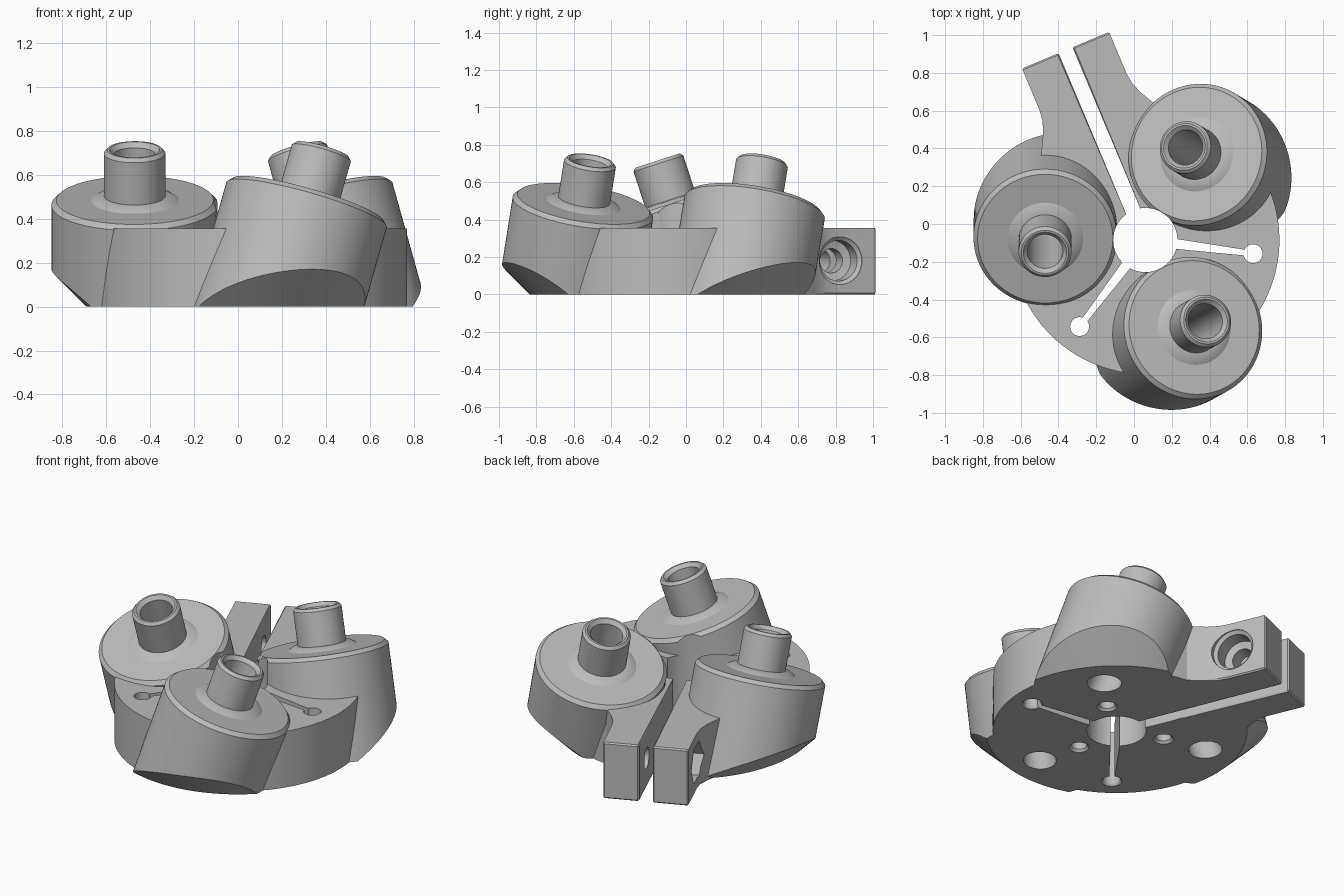
import bpy, bmesh, math
from math import radians, cos, sin, pi
from mathutils import Matrix, Vector

if "Cube" in bpy.data.objects:
    bpy.data.objects.remove(bpy.data.objects["Cube"], do_unlink=True)

HUB = Matrix.Translation((0.06, -0.085, 0))
PLATE_R, PLATE_H = 0.71, 0.355
POD_DIST, POD_Z, TILT = 0.53, 0.485, radians(-18)
SLOT_ANGLE = 112.8
THIRDS = (0, 120, 240)

grey = bpy.data.materials.new("machined grey")
grey.use_nodes = True
grey.diffuse_color = (0.5, 0.5, 0.5, 1)
grey.node_tree.nodes["Principled BSDF"].inputs["Base Color"].default_value = (0.5, 0.5, 0.5, 1)


def turn(deg, axis='Z'):
    return Matrix.Rotation(radians(deg), 4, axis)


def finish(name, bm, matrix):
    bm.transform(matrix)
    bmesh.ops.recalc_face_normals(bm, faces=bm.faces)
    mesh = bpy.data.meshes.new(name)
    bm.to_mesh(mesh)
    bm.free()
    mesh.materials.append(grey)
    obj = bpy.data.objects.new(name, mesh)
    bpy.context.collection.objects.link(obj)
    return obj


def lathe(name, profile, matrix, n=72):
    """Revolve (radius, height) pairs about z into a closed solid."""
    bm = bmesh.new()
    rings = [[bm.verts.new((r * cos(2 * pi * i / n), r * sin(2 * pi * i / n), z))
              for i in range(n)] for r, z in profile]
    for a, b in zip(rings, rings[1:]):
        for i in range(n):
            j = (i + 1) % n
            bm.faces.new((a[i], a[j], b[j], b[i]))
    bm.faces.new(rings[0])
    bm.faces.new(rings[-1])
    return finish(name, bm, matrix)


def prism(outline, z0, z1):
    bm = bmesh.new()
    face = bm.faces.new([bm.verts.new((x, y, z0)) for x, y in outline])
    ext = bmesh.ops.extrude_face_region(bm, geom=[face])["geom"]
    verts = [g for g in ext if isinstance(g, bmesh.types.BMVert)]
    bmesh.ops.translate(bm, verts=verts, vec=(0, 0, z1 - z0))
    bmesh.ops.recalc_face_normals(bm, faces=bm.faces)
    return bm


def combine(target, tool, operation):
    mod = target.modifiers.new("bool", 'BOOLEAN')
    mod.solver = 'EXACT'
    mod.operation = operation
    mod.object = tool
    bpy.context.view_layer.objects.active = target
    bpy.ops.object.modifier_apply(modifier=mod.name)
    bpy.data.objects.remove(tool, do_unlink=True)


# Base plate with two clamp arms; local x runs along the clamp gap
half = [(0.12, 0.04), (1.09, 0.04), (1.09, 0.25), (0.85, 0.25), (0.79, 0.258),
        (0.73, 0.28), (0.68, 0.307)]
start = math.asin(0.335 / PLATE_R)
steps = 80
arc = [start + (2 * pi - 2 * start) * i / steps for i in range(steps + 1)]
outline = half + [(PLATE_R * cos(a), PLATE_R * sin(a)) for a in arc]
outline += [(x, -y) for x, y in reversed(half)]
bm = prism(outline, 0, PLATE_H)


def has_chamfer(edge):
    mid = (edge.verts[0].co + edge.verts[1].co) / 2
    if abs(edge.verts[0].co.z - edge.verts[1].co.z) > 0.1:
        return mid.x > 1.0
    return mid.z < 0.01 and mid.x > 0.75 or mid.x > 1.0 or (abs(mid.y) < 0.05 and mid.x > 0.3)


bmesh.ops.bevel(bm, geom=[e for e in bm.edges if has_chamfer(e)], offset=0.014,
                segments=1, affect='EDGES', clamp_overlap=True)
body = finish("clamp_manifold_body", bm, HUB @ turn(SLOT_ANGLE))

# Tilted round pods with hollow spouts
frames = [HUB @ turn(59.2 + t) @ Matrix.Translation((POD_DIST, 0, POD_Z))
          @ Matrix.Rotation(TILT, 4, 'X') for t in THIRDS]
pod_profile = [(0.38, -0.75), (0.38, -0.022), (0.358, 0), (0.2, 0), (0.168, 0.018),
               (0.14, 0.022), (0.14, 0.225), (0.125, 0.242)]
for frame in frames:
    pod = lathe("pod", pod_profile, frame, 96)
    # Flat underside and sloped outer skirt
    skirt = lathe("skirt", [(0.75, 0), (1.75, 1)], HUB, 128)
    combine(pod, skirt, 'INTERSECT')
    combine(body, pod, 'UNION')

# Spout bores running right through to the underside
for frame in frames:
    bore = lathe("bore", [(0.094, -0.8), (0.094, 0.22), (0.122, 0.25), (0.122, 0.3)], frame)
    combine(body, bore, 'DIFFERENCE')

# Central hole
combine(body, lathe("hub_hole", [(0.17, -0.1), (0.17, 1)], HUB), 'DIFFERENCE')

# Flex slits ending in round relief holes
for t in THIRDS[1:]:
    frame = HUB @ turn(SLOT_ANGLE + t)
    slit = prism([(0.1, -0.028), (0.57, -0.014), (0.57, 0.014), (0.1, 0.028)], -0.1, 0.6)
    combine(body, finish("slit", slit, frame), 'DIFFERENCE')
    relief = lathe("relief", [(0.065, -0.01), (0.05, 0.012), (0.05, 0.6)],
                   frame @ Matrix.Translation((0.575, 0, 0)), 40)
    combine(body, relief, 'DIFFERENCE')

# Small blind holes around the hub on the underside
for t in THIRDS:
    frame = HUB @ turn(39 + t) @ Matrix.Translation((0.285, 0, 0))
    pin = lathe("pin_hole", [(0.065, -0.01), (0.045, 0.015), (0.045, 0.2)], frame, 40)
    combine(body, pin, 'DIFFERENCE')

# Clamp bolt hole: stepped round seat on one arm, hexagonal pocket on the other
bolt_frame = HUB @ turn(SLOT_ANGLE) @ Matrix.Translation((0.88, 0, 0.18)) @ turn(-90, 'X')
bolt = lathe("bolt_hole", [(0.128, -0.4), (0.128, -0.245), (0.108, -0.23), (0.108, -0.14),
                           (0.065, -0.13), (0.065, 0.3)], bolt_frame, 48)
combine(body, bolt, 'DIFFERENCE')
nut = lathe("nut_pocket", [(0.125, 0.17), (0.125, 0.35)], bolt_frame, 6)
combine(body, nut, 'DIFFERENCE')

# Smooth round walls, keep edges crisp
bpy.ops.object.select_all(action='DESELECT')
body.select_set(True)
bpy.context.view_layer.objects.active = body
bpy.ops.object.shade_smooth_by_angle(angle=radians(25))
